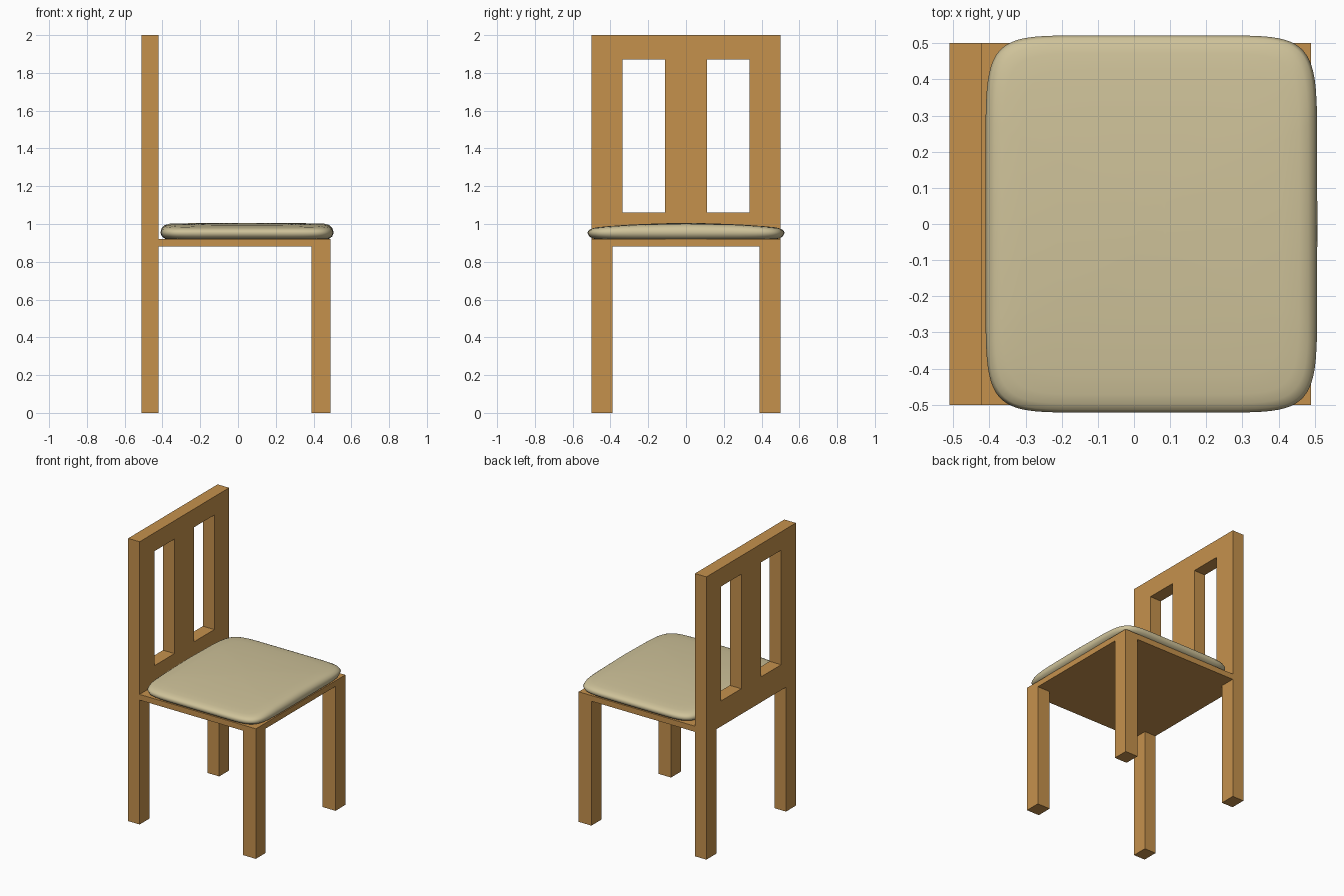
import bpy, bmesh, math

if "Cube" in bpy.data.objects:
    bpy.data.objects.remove(bpy.data.objects["Cube"])


def material(name, rgb):
    m = bpy.data.materials.new(name)
    m.diffuse_color = (*rgb, 1)
    m.use_nodes = True
    m.node_tree.nodes["Principled BSDF"].inputs["Base Color"].default_value = m.diffuse_color
    return m


wood = material("warm wood", (0.56, 0.285, 0.073))
fabric = material("beige fabric", (0.62, 0.54, 0.32))


def finish(bm, name, mat):
    bmesh.ops.recalc_face_normals(bm, faces=bm.faces)
    me = bpy.data.meshes.new(name)
    bm.to_mesh(me)
    bm.free()
    ob = bpy.data.objects.new(name, me)
    me.materials.append(mat)
    bpy.context.collection.objects.link(ob)
    return ob


def box(name, x0, x1, y0, y1, z0, z1):
    bm = bmesh.new()
    bmesh.ops.create_cube(bm, size=1)
    for v in bm.verts:
        v.co = (x1 if v.co.x > 0 else x0,
                y1 if v.co.y > 0 else y0,
                z1 if v.co.z > 0 else z0)
    return finish(bm, name, mat=wood)


# Back frame with rear legs: extruded panel, open cells left out
ys = [-0.5, -0.39, -0.335, -0.11, 0.11, 0.335, 0.39, 0.5]
zs = [0, 0.88, 1.06, 1.87, 2.0]
bm = bmesh.new()
for j in range(len(zs) - 1):
    for i in range(len(ys) - 1):
        between_legs = j == 0 and 0 < i < 6
        window = j == 2 and i in (2, 4)
        if between_legs or window:
            continue
        corners = [(i, j), (i + 1, j), (i + 1, j + 1), (i, j + 1)]
        bm.faces.new([bm.verts.new((-0.51, ys[a], zs[b])) for a, b in corners])
bmesh.ops.remove_doubles(bm, verts=bm.verts, dist=1e-4)
ext = bmesh.ops.extrude_face_region(bm, geom=bm.faces[:], use_keep_orig=True)
for v in ext["geom"]:
    if isinstance(v, bmesh.types.BMVert):
        v.co.x = -0.42
finish(bm, "back_frame", wood)

# Seat board and front legs
box("seat", -0.42, 0.49, -0.5, 0.5, 0.88, 0.92)
for side, name in ((-1, "front_leg_right"), (1, "front_leg_left")):
    y0, y1 = sorted((side * 0.39, side * 0.5))
    box(name, 0.39, 0.49, y0, y1, 0, 0.88)

# Cushion: stacked rounded-square rings, crowned across its width
N = 72
rings = [(0.42, 1), (0.2, 0.99), (0.1, 0.97), (0.05, 0.93), (0.025, 0.8), (0.008, 0.5),
         (0, 0.0), (0.008, -0.5), (0.025, -0.8), (0.05, -0.95), (0.1, -1), (0.42, -1)]
bm = bmesh.new()
loops = []
for inset, f in rings:
    loop = []
    for k in range(N):
        a = 2 * math.pi * k / N
        c, s = math.cos(a), math.sin(a)
        p = 2 / 8
        x = 0.048 + (0.459 - inset) * math.copysign(abs(c) ** p, c)
        y = (0.522 - inset) * math.copysign(abs(s) ** p, s)
        crown = 1 - 0.5 * (y / 0.52) ** 2
        z = 0.955 + f * (0.05 * crown if f > 0 else 0.034 + 0.008 * crown)
        loop.append(bm.verts.new((x, y, z)))
    loops.append(loop)
for a, b in zip(loops, loops[1:]):
    for k in range(N):
        n = (k + 1) % N
        bm.faces.new((a[k], a[n], b[n], b[k]))
bm.faces.new(loops[0])
bm.faces.new(loops[-1])
cushion = finish(bm, "seat_cushion", fabric)
for poly in cushion.data.polygons:
    poly.use_smooth = True
